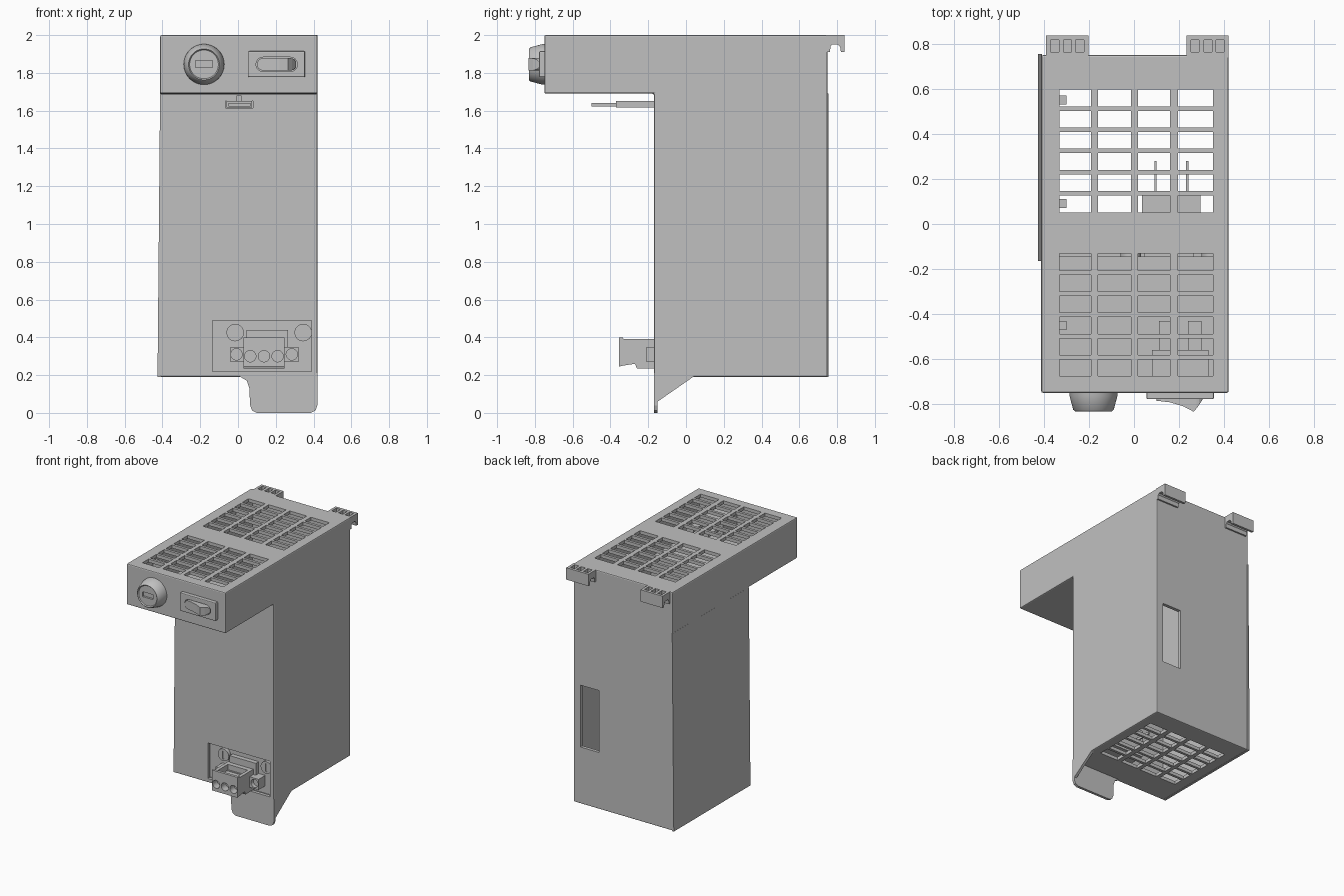
import bpy, bmesh, math
from mathutils import Vector

if "Cube" in bpy.data.objects:
    bpy.data.objects.remove(bpy.data.objects["Cube"], do_unlink=True)

grey = bpy.data.materials.new("light_grey_metal")
grey.use_nodes = True
grey.diffuse_color = (0.53, 0.53, 0.53, 1)
grey.node_tree.nodes["Principled BSDF"].inputs["Base Color"].default_value = grey.diffuse_color


def finish(name, bm):
    bmesh.ops.recalc_face_normals(bm, faces=bm.faces[:])
    mesh = bpy.data.meshes.new(name)
    bm.to_mesh(mesh)
    bm.free()
    mesh.materials.append(grey)
    ob = bpy.data.objects.new(name, mesh)
    bpy.context.collection.objects.link(ob)
    return ob


def add_prism(bm, pts, axis, a, b):
    """Extrude a 2D outline along an axis from a to b."""
    place = {"x": lambda p, d: (d, p[0], p[1]),
             "y": lambda p, d: (p[0], d, p[1]),
             "z": lambda p, d: (p[0], p[1], d)}[axis]
    face = bm.faces.new([bm.verts.new(place(p, a)) for p in pts])
    res = bmesh.ops.extrude_face_region(bm, geom=[face])
    move = Vector(place((0, 0), b - a))
    bmesh.ops.translate(bm, vec=move, verts=[v for v in res["geom"] if isinstance(v, bmesh.types.BMVert)])


def prism(name, pts, axis, a, b, bevel=0):
    bm = bmesh.new()
    add_prism(bm, pts, axis, a, b)
    if bevel:
        bmesh.ops.bevel(bm, geom=bm.edges[:], offset=bevel, segments=2, affect="EDGES", profile=0.5)
    return finish(name, bm)


def rect(x0, x1, y0, y1):
    return [(x0, y0), (x1, y0), (x1, y1), (x0, y1)]


def box(name, x, y, z, bevel=0):
    return prism(name, rect(*x, *y), "z", *z, bevel)


def boxes(name, items):
    bm = bmesh.new()
    for x, y, z in items:
        add_prism(bm, rect(*x, *y), "z", *z)
    return finish(name, bm)


def circle(cx, cz, r, n=32):
    return [(cx + r * math.cos(math.tau * i / n), cz + r * math.sin(math.tau * i / n)) for i in range(n)]


def pill(x0, x1, z0, z1, n=8):
    r = (z1 - z0) / 2
    arc = [math.pi * (i / n - 0.5) for i in range(n + 1)]
    return ([(x1 - r + r * math.cos(t), z0 + r + r * math.sin(t)) for t in arc]
            + [(x0 + r - r * math.cos(t), z0 + r - r * math.sin(t)) for t in arc])


def boolean(target, tool, mode="DIFFERENCE"):
    tool.hide_render = True
    mod = target.modifiers.new("cut", "BOOLEAN")
    mod.operation, mod.solver, mod.object = mode, "EXACT", tool
    bpy.context.view_layer.objects.active = target
    bpy.ops.object.modifier_apply(modifier=mod.name)
    bpy.data.objects.remove(tool, do_unlink=True)


def smooth(ob):
    bpy.ops.object.select_all(action="DESELECT")
    ob.select_set(True)
    bpy.context.view_layer.objects.active = ob
    bpy.ops.object.shade_smooth_by_angle(angle=math.radians(35))


# Hollow sheet housing: overhanging head on a tall body
W = 0.025
outline = [(-0.75, 1.69), (-0.17, 1.69), (-0.17, 0.19), (0.75, 0.19), (0.75, 2.0), (-0.75, 2.0)]
hollow = [(-0.75 + W, 1.69 + W), (-0.17 + W, 1.69 + W), (-0.17 + W, 0.19 + W),
          (0.75 - W, 0.19 + W), (0.75 - W, 2 - W), (-0.75 + W, 2 - W)]
housing = prism("housing", outline, "x", -0.412, 0.42, 0.008)
boolean(housing, prism("hollow_cutter", hollow, "x", -0.412 + W, 0.42 - W))

# Ventilation grilles in the top and the floor
columns = [(-0.33, -0.19), (-0.16, -0.013), (0.017, 0.16), (0.195, 0.35)]
top_cuts, floor_cuts = [], []
for y0, end in ((0.052, 0.597), (-0.676, -0.132)):
    pitch = (end - y0 + 0.02) / 6
    for row in range(6):
        y = (y0 + row * pitch, y0 + row * pitch + pitch - 0.02)
        for x in columns:
            top_cuts.append((x, y, (1.95, 2.05)))
            if y0 > 0:
                floor_cuts.append((x, y, (0.15, 0.24)))
boolean(housing, boxes("grille_cutter", top_cuts + floor_cuts))

# Window in the back and connector opening in the front
boolean(housing, boxes("opening_cutter", [((0.205, 0.362), (0.7, 0.8), (0.62, 1.09)),
                                          ((-0.135, 0.39), (-0.2, -0.12), (0.22, 0.49))]))
# T-shaped slot above the latch blade
boolean(housing, prism("latch_slot_cutter", [(-0.065, 1.615), (0.08, 1.615), (0.08, 1.65), (0.017, 1.65),
                                             (0.017, 1.68), (-0.005, 1.68), (-0.005, 1.65), (-0.065, 1.65)],
                       "y", -0.2, -0.155))

# Slightly splayed cover on the right side
prism("side_cover", [(-0.409, 0.19), (-0.426, 0.19), (-0.4125, 1.69), (-0.409, 1.69)], "y", -0.165, 0.755)

# Foot flange hanging below the front, with its gusset
prism("foot_flange", [(0.42, 0.21), (0.42, 0.04), (0.41, 0.012), (0.385, 0), (0.1, 0), (0.075, 0.012),
                      (0.064, 0.04), (0.06, 0.13), (0.047, 0.17), (0.01, 0.192), (0.01, 0.21)],
      "y", -0.17, -0.15)
prism("foot_gusset", [(-0.165, 0.05), (-0.15, 0.06), (0.04, 0.192), (0.04, 0.2), (-0.165, 0.2)], "x", 0.4, 0.42)

# Rear hanging hooks with three pockets each
hook_profile = [(0.74, 2.0), (0.838, 2.0), (0.838, 1.91), (0.82, 1.91), (0.817, 1.935), (0.805, 1.95),
                (0.775, 1.95), (0.765, 1.94), (0.762, 1.91), (0.74, 1.91)]
for side, x in (("right", -0.39), ("left", 0.233)):
    hook = prism(side + "_hook", hook_profile, "x", x, x + 0.187)
    pockets = [((x + o, x + o + 0.036), (0.764, 0.818), (1.965, 2.05)) for o in (0.02, 0.077, 0.131)]
    boolean(hook, boxes("pocket_cutter", pockets))

# Round tapered knob on the head
bm = bmesh.new()
rings = []
for y, r in ((-0.745, 0.108), (-0.765, 0.106), (-0.825, 0.09), (-0.832, 0.082), (-0.825, 0.076)):
    rings.append([bm.verts.new((x, y, z)) for x, z in circle(-0.18, 1.845, r, 48)])
for a, b in zip(rings, rings[1:]):
    for i in range(48):
        j = (i + 1) % 48
        bm.faces.new((a[i], a[j], b[j], b[i]))
bm.faces.new(rings[0])
bm.faces.new(rings[-1])
knob = finish("knob", bm)
boolean(knob, box("knob_slot_cutter", (-0.225, -0.135), (-0.85, -0.81), (1.828, 1.865)))
smooth(knob)

# Rocker switch: bezel, sloped rocker and rear body
bezel = box("switch_bezel", (0.055, 0.355), (-0.778, -0.74), (1.777, 1.915), 0.006)
boolean(bezel, prism("rocker_slot_cutter", pill(0.095, 0.315, 1.807, 1.883), "y", -0.8, -0.765))
rocker = prism("switch_rocker", [(0.1, -0.76), (0.1, -0.785), (0.16, -0.792), (0.22, -0.81), (0.265, -0.834),
                                 (0.285, -0.81), (0.305, -0.78), (0.305, -0.76)], "z", 1.812, 1.878)
boolean(rocker, prism("rocker_shape", pill(0.1, 0.31, 1.812, 1.878), "y", -0.9, -0.7), "INTERSECT")
box("switch_body", (0.08, 0.33), (-0.74, -0.56), (1.79, 1.9))
boxes("switch_terminals", [((x, x + 0.06), (-0.56, -0.43), (1.83, 1.85)) for x in (0.11, 0.24)])

# Latch blade under the head
box("latch_blade", (-0.06, 0.075), (-0.37, -0.15), (1.617, 1.65))
box("latch_blade_tip", (-0.05, 0.065), (-0.5, -0.37), (1.622, 1.64))

# Connector recess panel with fixing screws
box("connector_panel", (-0.145, 0.4), (-0.13, -0.11), (0.215, 0.5))
for side, x in (("right", -0.015), ("left", 0.345)):
    screw = prism(side + "_screw", circle(x, 0.425, 0.046), "y", -0.155, -0.125)
    boolean(screw, box("screw_slot_cutter", (x - 0.006, x + 0.006), (-0.17, -0.148), (0.395, 0.455)))
    smooth(screw)
box("connector_header", (0.045, 0.265), (-0.165, -0.125), (0.33, 0.44))

# Flange with end screws and the pluggable terminal block
flange = box("plug_flange", (-0.04, 0.32), (-0.21, -0.125), (0.27, 0.35))
bm = bmesh.new()
for x in (-0.008, 0.285):
    add_prism(bm, circle(x, 0.31, 0.03, 24), "y", -0.23, -0.18)
boolean(flange, finish("flange_hole_cutter", bm))
plug = prism("terminal_plug", [(-0.125, 0.39), (-0.33, 0.39), (-0.335, 0.4), (-0.355, 0.4), (-0.355, 0.245),
                               (-0.335, 0.25), (-0.27, 0.26), (-0.26, 0.235), (-0.125, 0.235)], "x", 0.03, 0.245)
bm = bmesh.new()
for x in (0.065, 0.1375, 0.21):
    add_prism(bm, circle(x, 0.3, 0.03, 24), "y", -0.4, -0.3)
add_prism(bm, rect(0.055, 0.22, -0.32, -0.2), "z", 0.345, 0.45)
boolean(plug, finish("terminal_cutter", bm))

# Parts inside the housing
box("inner_connector", (0.035, 0.295), (-0.11, 0.135), (0.24, 0.45))
boxes("inner_pins", [((x, x + 0.01), (0.13, 0.28), (0.34, 0.36)) for x in (0.09, 0.232)])
for i, (y, z) in enumerate(((0.55, 1.9), (0.09, 1.9), (-0.45, 1.9))):
    box("cover_clip_" + str(i + 1), (-0.4, -0.3), (y - 0.02, y + 0.02), (z - 0.02, z + 0.02))
